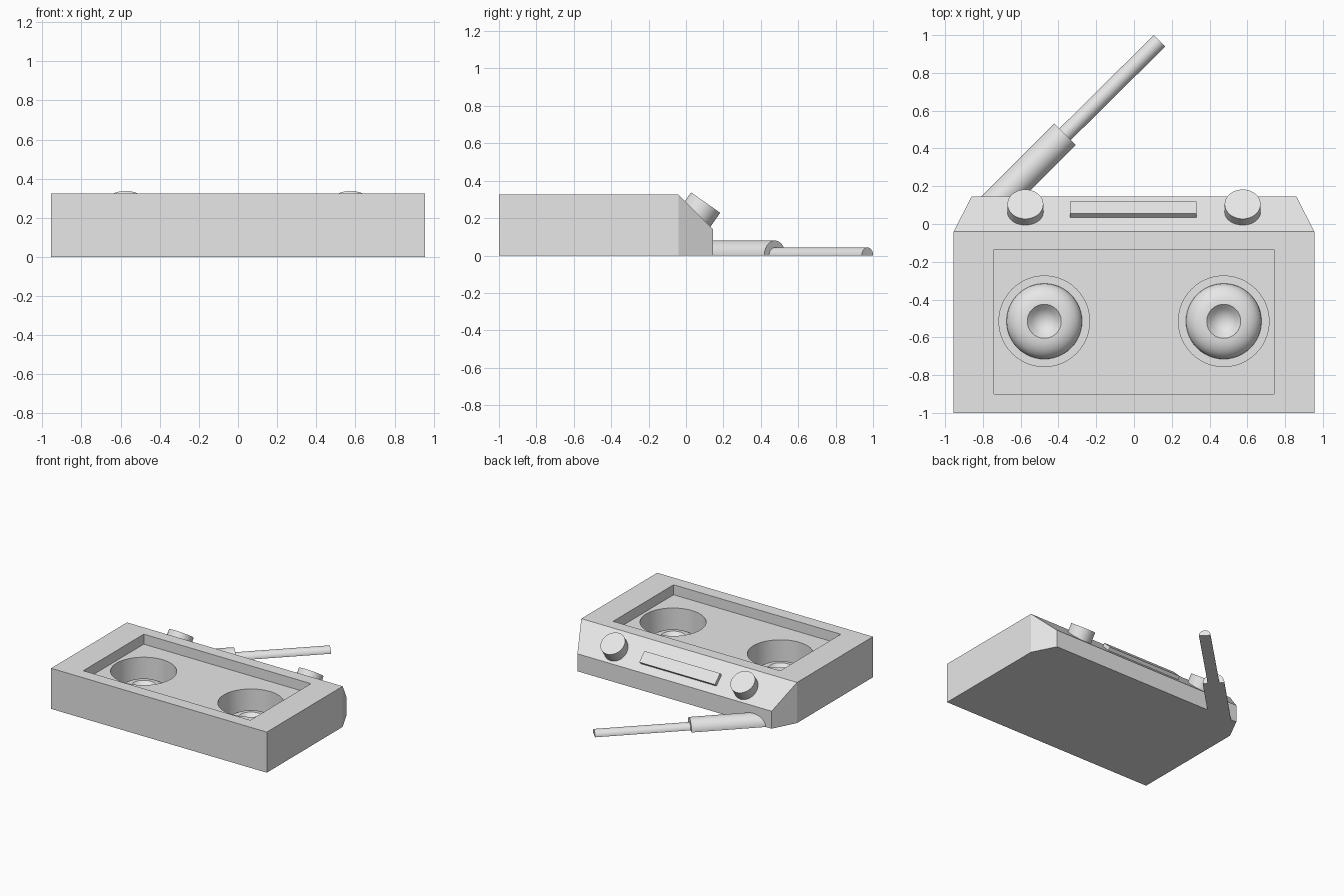
import bpy, bmesh, math
from mathutils import Vector, Matrix

if "Cube" in bpy.data.objects:
    bpy.data.objects.remove(bpy.data.objects["Cube"])

GREY = (0.8, 0.8, 0.8, 1.0)
mat = bpy.data.materials.new("light grey plastic")
mat.use_nodes = True
mat.diffuse_color = GREY
mat.node_tree.nodes["Principled BSDF"].inputs["Base Color"].default_value = GREY


def finish(name, bm, smooth=False):
    bmesh.ops.recalc_face_normals(bm, faces=bm.faces)
    mesh = bpy.data.meshes.new(name)
    bm.to_mesh(mesh)
    bm.free()
    obj = bpy.data.objects.new(name, mesh)
    bpy.context.collection.objects.link(obj)
    mesh.materials.append(mat)
    bpy.ops.object.select_all(action="DESELECT")
    obj.select_set(True)
    bpy.context.view_layer.objects.active = obj
    if smooth:
        bpy.ops.object.shade_smooth_by_angle(angle=math.radians(35))
    return obj


def box(name, size, matrix):
    bm = bmesh.new()
    bmesh.ops.create_cube(bm, size=1, matrix=matrix @ Matrix.Diagonal((*size, 1)))
    return finish(name, bm)


def rod(name, start, end, radius, half=False):
    """Cylinder between two points, optionally cut flat at z = 0."""
    start, end = Vector(start), Vector(end)
    axis = end - start
    place = Matrix.Translation((start + end) / 2) @ axis.to_track_quat("Z", "Y").to_matrix().to_4x4()
    bm = bmesh.new()
    bmesh.ops.create_cone(bm, cap_ends=True, segments=48, radius1=radius,
                          radius2=radius, depth=axis.length, matrix=place)
    if half:
        cut = bmesh.ops.bisect_plane(bm, geom=bm.verts[:] + bm.edges[:] + bm.faces[:],
                                     plane_co=(0, 0, 0), plane_no=(0, 0, -1), clear_outer=True)
        rim = [e for e in cut["geom_cut"] if isinstance(e, bmesh.types.BMEdge)]
        bmesh.ops.holes_fill(bm, edges=rim, sides=0)
    return finish(name, bm, True)


def lathe(name, profile, centre):
    bm = bmesh.new()
    verts = [bm.verts.new((r, 0, z)) for r, z in profile]
    edges = [bm.edges.new(pair) for pair in zip(verts, verts[1:])]
    bmesh.ops.spin(bm, geom=verts + edges, cent=(0, 0, 0), axis=(0, 0, 1),
                   angle=math.tau, steps=48)
    bmesh.ops.remove_doubles(bm, verts=bm.verts, dist=0.0001)
    bmesh.ops.translate(bm, verts=bm.verts, vec=centre)
    return finish(name, bm, True)


def carve(target, cutter):
    mod = target.modifiers.new("carve", "BOOLEAN")
    mod.operation = "DIFFERENCE"
    mod.solver = "EXACT"
    mod.object = cutter
    bpy.context.view_layer.objects.active = target
    bpy.ops.object.modifier_apply(modifier=mod.name)
    bpy.data.objects.remove(cutter)


# Case: a slab with a sloping control edge and tapered corners
TOP, FLOOR, HOLE_FLOOR = 0.325, 0.245, 0.045
SPEAKER_X, SPEAKER_Y = 0.475, -0.515
bm = bmesh.new()
for side in (-1, 1):
    for x, y, top in ((0.955, -1, TOP), (0.955, -0.04, TOP), (0.86, 0.145, 0.14)):
        for z in (0, top):
            bm.verts.new((side * x, y, z))
bmesh.ops.convex_hull(bm, input=bm.verts)
bmesh.ops.dissolve_limit(bm, angle_limit=0.02, verts=bm.verts, edges=bm.edges)
case = finish("case", bm)

# Recessed panel and speaker wells
carve(case, box("recess_cutter", (1.48, 0.765, 0.4),
                Matrix.Translation((0, -0.5175, FLOOR + 0.2))))
for x in (-SPEAKER_X, SPEAKER_X):
    carve(case, rod("well_cutter", (x, SPEAKER_Y, HOLE_FLOOR), (x, SPEAKER_Y, 0.5), 0.24))
bpy.ops.object.select_all(action="DESELECT")
case.select_set(True)
bpy.ops.object.shade_smooth_by_angle(angle=math.radians(20))

# Speakers: raised rounded ring with a dished centre
outer = [(0.09 + 0.11 * math.cos(a), 0.085 * math.sin(a))
         for a in (math.radians(d) for d in range(0, 91, 10))]
dish = [(0.065, 0.06), (0.045, 0.045), (0.02, 0.037), (0, 0.035)]

# Control knobs and speakers, one per side
axis = Vector((0, math.sin(math.radians(35)), math.cos(math.radians(35))))
for label, side in (("left", 1), ("right", -1)):
    lathe(label + "_speaker", outer + dish, (side * SPEAKER_X, SPEAKER_Y, HOLE_FLOOR))
    cap = Vector((side * 0.575, 0.105, 0.283))
    rod(label + "_knob", cap - axis * 0.14, cap, 0.095)

# Tuning display on the slope
slope = Matrix.Translation((-0.005, 0.0675, 0.2175)) @ Matrix.Rotation(math.radians(-45), 4, "X")
box("tuning_display", (0.67, 0.092, 0.056), slope)

# Telescopic antenna, flat underneath
rod("antenna_base", (-0.75, 0.09, 0), (-0.365, 0.475, 0), 0.08, half=True)
rod("antenna_tip", (-0.4, 0.44, 0), (0.135, 0.97, 0), 0.043, half=True)
